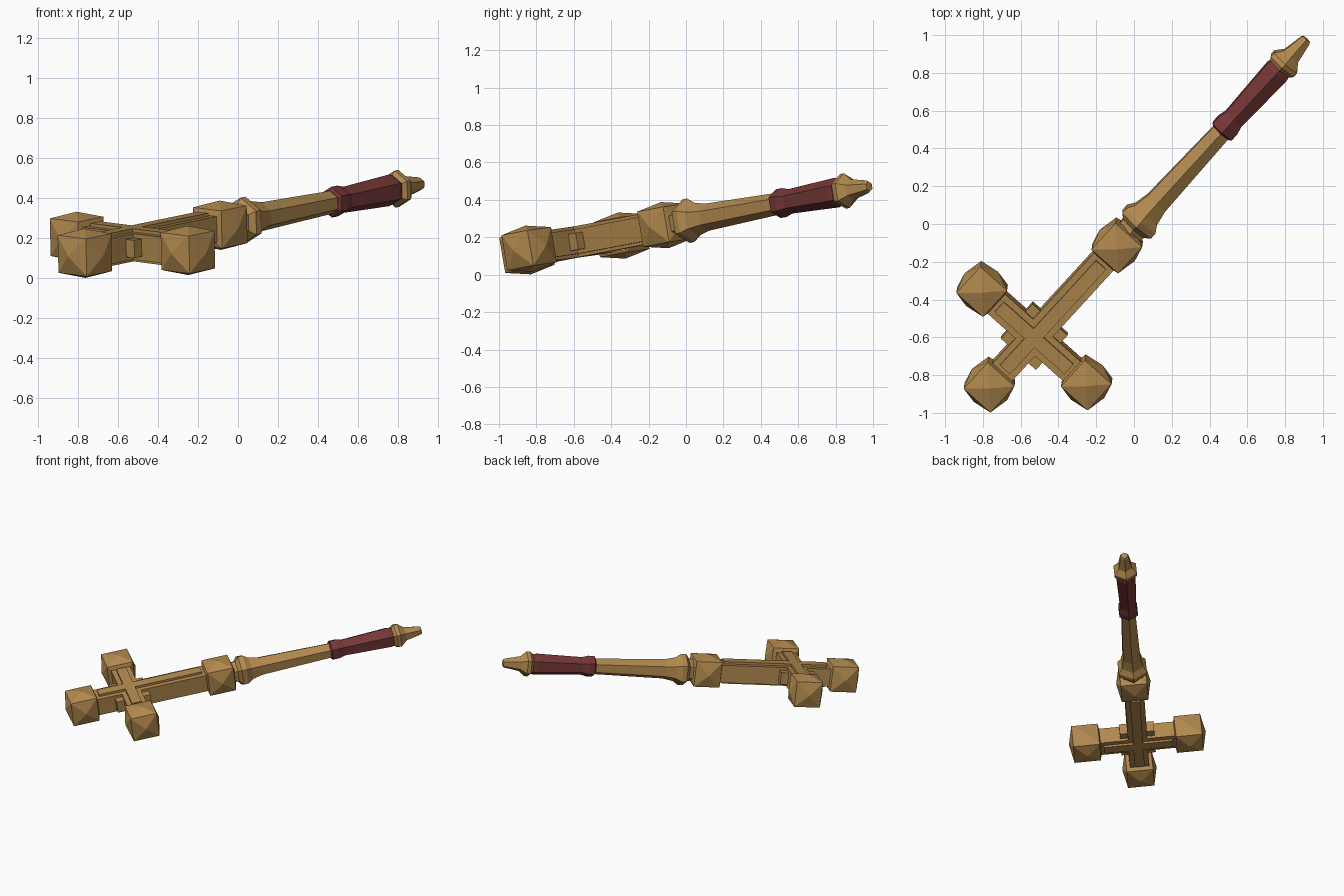
import bpy, bmesh, math
from mathutils import Matrix, Vector

if "Cube" in bpy.data.objects:
    bpy.data.objects.remove(bpy.data.objects["Cube"])

# Frame of the cross: u along the shaft, v along the crossbar, w out of its face
u = Vector((0.67, 0.73, 0.1385)).normalized()
v = Vector((-0.743, 0.663, 0.094))
v = (v - u * v.dot(u)).normalized()
w = u.cross(v)
FRAME = Matrix.Translation((-0.765, -0.85, 0.125)) @ Matrix((u, v, w)).transposed().to_4x4()


def material(name, color):
    mat = bpy.data.materials.new(name)
    mat.diffuse_color = (*color, 1)
    mat.use_nodes = True
    mat.node_tree.nodes["Principled BSDF"].inputs["Base Color"].default_value = mat.diffuse_color
    return mat


GOLD = material("aged gold", (0.448, 0.254, 0.078))
RED = material("dark red leather", (0.18, 0.038, 0.038))


def finish(bm, name, mat):
    bmesh.ops.recalc_face_normals(bm, faces=bm.faces)
    mesh = bpy.data.meshes.new(name)
    bm.to_mesh(mesh)
    bm.free()
    mesh.materials.append(mat)
    obj = bpy.data.objects.new(name, mesh)
    obj.matrix_world = FRAME
    bpy.context.collection.objects.link(obj)


def block(name, center, half, spike=0.0):
    """Box in the cross frame; spike raises a low pyramid on every face."""
    bm = bmesh.new()
    bmesh.ops.create_cube(bm, size=2)
    bmesh.ops.scale(bm, vec=half, verts=bm.verts)
    bmesh.ops.translate(bm, vec=center, verts=bm.verts)
    if spike:
        bmesh.ops.recalc_face_normals(bm, faces=bm.faces)
        bmesh.ops.poke(bm, faces=bm.faces, offset=spike)
    finish(bm, name, GOLD)


def hex_turning(name, profile, mat):
    """Six-sided turned part along the shaft from (position, radius) pairs."""
    bm = bmesh.new()
    rings = []
    for s, r in profile:
        rings.append([bm.verts.new((s, r * math.sin(math.tau * i / 6), r * math.cos(math.tau * i / 6)))
                      for i in range(6)])
    for a, b in zip(rings, rings[1:]):
        for i in range(6):
            j = (i + 1) % 6
            bm.faces.new((a[i], a[j], b[j], b[i]))
    bm.faces.new(rings[0])
    bm.faces.new(rings[-1])
    finish(bm, name, mat)


CROSS = 0.355   # crossing point along the shaft
ARM = 0.373     # crossbar half length
TOP = 1.01      # knob next to the handle

# Studded knobs at the four ends
for name, pos in (("end_knob", (0, 0, 0)), ("handle_knob", (TOP, 0, 0)),
                  ("left_knob", (CROSS, ARM, 0)), ("right_knob", (CROSS, -ARM, 0))):
    block(name, pos, (0.095, 0.095, 0.095), 0.03)

# Bars of the cross with raised centre strips on both faces
block("long_bar", (TOP / 2, 0, 0), (TOP / 2, 0.07, 0.066))
block("cross_bar", (CROSS, 0, 0), (0.07, ARM, 0.066))
block("long_strip", (TOP / 2, 0, 0), (TOP / 2 - 0.125, 0.036, 0.083))
block("cross_strip", (CROSS, 0, 0), (0.036, ARM - 0.125, 0.083))

# Square boss showing in the inner corners of the crossing
block("corner_boss", (CROSS, 0, 0), (0.125, 0.125, 0.045))

# Handle: flared shaft, wrapped grip, pointed pommel
hex_turning("shaft", [(1.09, 0.08), (1.14, 0.085), (1.165, 0.118), (1.2, 0.118),
                      (1.24, 0.09), (1.32, 0.073), (1.86, 0.058)], GOLD)
hex_turning("grip", [(1.83, 0.062), (1.84, 0.078), (1.885, 0.078), (1.93, 0.066),
                     (2.27, 0.08), (2.3, 0.073)], RED)
hex_turning("pommel", [(2.285, 0.065), (2.315, 0.094), (2.342, 0.094), (2.385, 0.056),
                       (2.495, 0.034), (2.507, 0.027)], GOLD)
